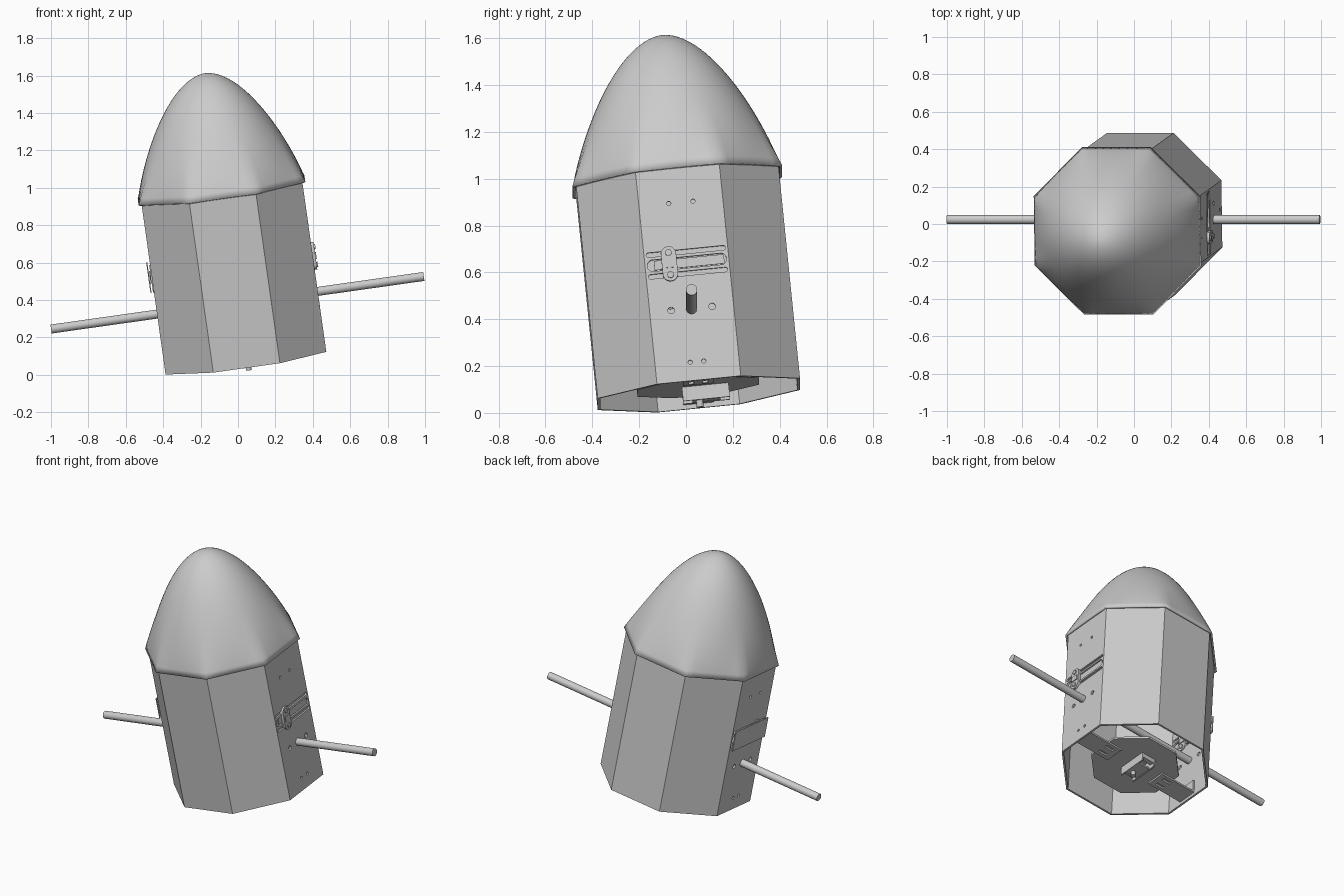
import bpy, bmesh, math
from mathutils import Matrix, Vector

if "Cube" in bpy.data.objects:
    bpy.data.objects.remove(bpy.data.objects["Cube"])

# Tilted frame of the capsule: rod axis, side axis, long axis, base centre
w = Vector((-0.139, -0.1, 0.985)).normalized()
u = Vector((0.99, 0, 0.139))
u = (u - w * u.dot(w)).normalized()
v = w.cross(u)
FRAME = Matrix.Translation((0.04, 0.055, 0.08)) @ Matrix((u, v, w)).transposed().to_4x4()

grey = bpy.data.materials.new("plain grey")
grey.use_nodes = True
grey.diffuse_color = (0.6, 0.6, 0.6, 1)
grey.node_tree.nodes["Principled BSDF"].inputs["Base Color"].default_value = (0.6, 0.6, 0.6, 1)

RADIUS, WALL, TOP, TIP = 0.434, 0.012, 0.92, 1.555
SIDES = (-1, 1)


def finish(name, bm, smooth=False):
    bmesh.ops.recalc_face_normals(bm, faces=bm.faces)
    mesh = bpy.data.meshes.new(name)
    bm.to_mesh(mesh)
    bm.free()
    mesh.materials.append(grey)
    obj = bpy.data.objects.new(name, mesh)
    bpy.context.collection.objects.link(obj)
    obj.matrix_world = FRAME
    bpy.ops.object.select_all(action="DESELECT")
    obj.select_set(True)
    bpy.context.view_layer.objects.active = obj
    if smooth:
        bpy.ops.object.shade_smooth_by_angle(angle=math.radians(35))
    return obj


def octagon(apothem, z):
    r = apothem / math.cos(math.pi / 8)
    return [(r * math.cos((i + 0.5) * math.pi / 4), r * math.sin((i + 0.5) * math.pi / 4), z)
            for i in range(8)]


def loft(bm, rings, loop=False, caps=False):
    rows = [[bm.verts.new(p) for p in ring] for ring in rings]
    pairs = list(zip(rows, rows[1:])) + ([(rows[-1], rows[0])] if loop else [])
    for a, b in pairs:
        for i in range(len(a)):
            j = (i + 1) % len(a)
            bm.faces.new((a[i], a[j], b[j], b[i]))
    if caps:
        bm.faces.new(rows[0])
        bm.faces.new(rows[-1])
    return rows


def box(bm, centre, size):
    m = Matrix.Translation(centre) @ Matrix.Diagonal((*size, 1))
    bmesh.ops.create_cube(bm, size=1, matrix=m)


def cylinder(bm, centre, r, depth, axis="X", sides=20):
    turn = Matrix.Rotation(math.pi / 2, 4, "Y") if axis == "X" else Matrix()
    bmesh.ops.create_cone(bm, cap_ends=True, segments=sides, radius1=r, radius2=r,
                          depth=depth, matrix=Matrix.Translation(centre) @ turn)


def pill(bm, x0, x1, y, z, half_y, half_z):
    # Rounded slot outline lying in the side panel, extruded through it
    r = min(half_y, half_z)
    ring = []
    for i in range(20):
        a = (i + 0.5) * math.tau / 20
        c, s = math.cos(a), math.sin(a)
        ring.append((y + r * c + math.copysign(half_y - r, c),
                     z + r * s + math.copysign(half_z - r, s)))
    loft(bm, [[(x, p, q) for p, q in ring] for x in (x0, x1)], caps=True)


def cut(obj, cutter):
    mod = obj.modifiers.new("cut", "BOOLEAN")
    mod.operation, mod.solver, mod.object = "DIFFERENCE", "EXACT", cutter
    cutter.hide_render = True
    bpy.context.view_layer.objects.active = obj
    bpy.ops.object.modifier_apply(modifier=mod.name)
    bpy.data.objects.remove(cutter)


# Octagonal body tube, open at both ends
bm = bmesh.new()
inner = RADIUS - WALL
loft(bm, [octagon(RADIUS, 0), octagon(RADIUS, TOP + 0.02),
          octagon(inner, TOP + 0.02), octagon(inner, 0)], loop=True)
body = finish("body_tube", bm)

# Screw holes and adjustment slots in both side panels
bm = bmesh.new()
for side in SIDES:
    x = side * RADIUS
    for y, z, r in ((0.052, 0.77, 0.009), (0.088, 0.31, 0.014), (0.029, 0.08, 0.009)):
        for s in SIDES:
            cylinder(bm, (x, s * y, z), r, 0.08)
    for z, half in ((0.047, 0.01), (0, 0.025), (-0.047, 0.01)):
        pill(bm, x - 0.04, x + 0.04, 0, 0.51 + z, 0.17, half)
cut(body, finish("slot_cutter", bm))

# Sliding latch in each panel: recessed bar, buckle plate and two rivets
for side, label in ((1, "left"), (-1, "right")):
    x = side * RADIUS
    bm = bmesh.new()
    box(bm, (x - 0.008, 0.01, 0.51), (0.006, 0.3, 0.04))
    box(bm, (x - 0.016, 0, 0.51), (0.006, 0.35, 0.13))
    finish(label + "_slide_bar", bm)
    bm = bmesh.new()
    face = x if side > 0 else x + 0.005
    pill(bm, face - 0.01, face + 0.014, -0.075, 0.51, 0.033, 0.075)
    for s in SIDES:
        cylinder(bm, (face + 0.014, -0.075, 0.51 + s * 0.048), 0.014, 0.014)
    box(bm, (face + 0.012, -0.075, 0.51), (0.014, 0.045, 0.035))
    finish(label + "_latch", bm, True)

# Nose cone: octagonal at the rim, blending to round at the tip
bm = bmesh.new()
N, STEPS = 64, 28
rings = []
for k in range(STEPS):
    s = math.sin(k / STEPS * math.pi / 2)
    radius = 0.45 * (1 - s ** 1.15) ** 0.54
    blend = max(0, 1 - s / 0.6) ** 2
    ring = []
    for i in range(N):
        a = i * math.tau / N
        d = (a + math.pi / 8) % (math.pi / 4) - math.pi / 8
        r = radius * (1 + blend * (1 / math.cos(d) - 1) + (1 - blend) * 0.01)
        ring.append((r * math.cos(a), r * math.sin(a), TOP + s * (TIP - TOP)))
    rings.append(ring)
rows = loft(bm, rings)
tip = bm.verts.new((0, 0, TIP))
for i in range(N):
    bm.faces.new((rows[-1][i], rows[-1][(i + 1) % N], tip))
nose = finish("nose_cone", bm, True)
shell = nose.modifiers.new("shell", "SOLIDIFY")
shell.thickness = 0.012

# Long cross rod through both side panels
bm = bmesh.new()
cylinder(bm, (0, 0, 0.31), 0.024, 2.013, sides=32)
finish("cross_rod", bm, True)

# Base plate near the open end
bm = bmesh.new()
loft(bm, [octagon(0.26, 0.03), octagon(0.26, 0.045)], caps=True)
finish("base_plate", bm)

# Straps reaching from the plate to each side wall, with paired slots
for side, label in ((1, "left"), (-1, "right")):
    bm = bmesh.new()
    box(bm, (side * 0.29, 0, 0.024), (0.25, 0.13, 0.012))
    strap = finish(label + "_strap", bm)
    bm = bmesh.new()
    for s in SIDES:
        box(bm, (side * 0.23, s * 0.03, 0.024), (0.06, 0.02, 0.05))
    cut(strap, finish("strap_cutter", bm))
    bm = bmesh.new()
    box(bm, (side * 0.415, 0, 0.065), (0.012, 0.13, 0.09))
    finish(label + "_strap_tab", bm)

# Tray-shaped handle hanging under the plate, with its screw
bm = bmesh.new()
for s in SIDES:
    box(bm, (s * 0.045, 0.03, 0), (0.01, 0.2, 0.06))
box(bm, (0, 0.03, -0.022), (0.08, 0.12, 0.012))
for s in SIDES:
    box(bm, (0, 0.03 + s * 0.085, 0.012), (0.1, 0.03, 0.03))
finish("handle_bracket", bm)
bm = bmesh.new()
cylinder(bm, (0.01, 0, -0.035), 0.015, 0.045, axis="Z")
finish("handle_screw", bm, True)
